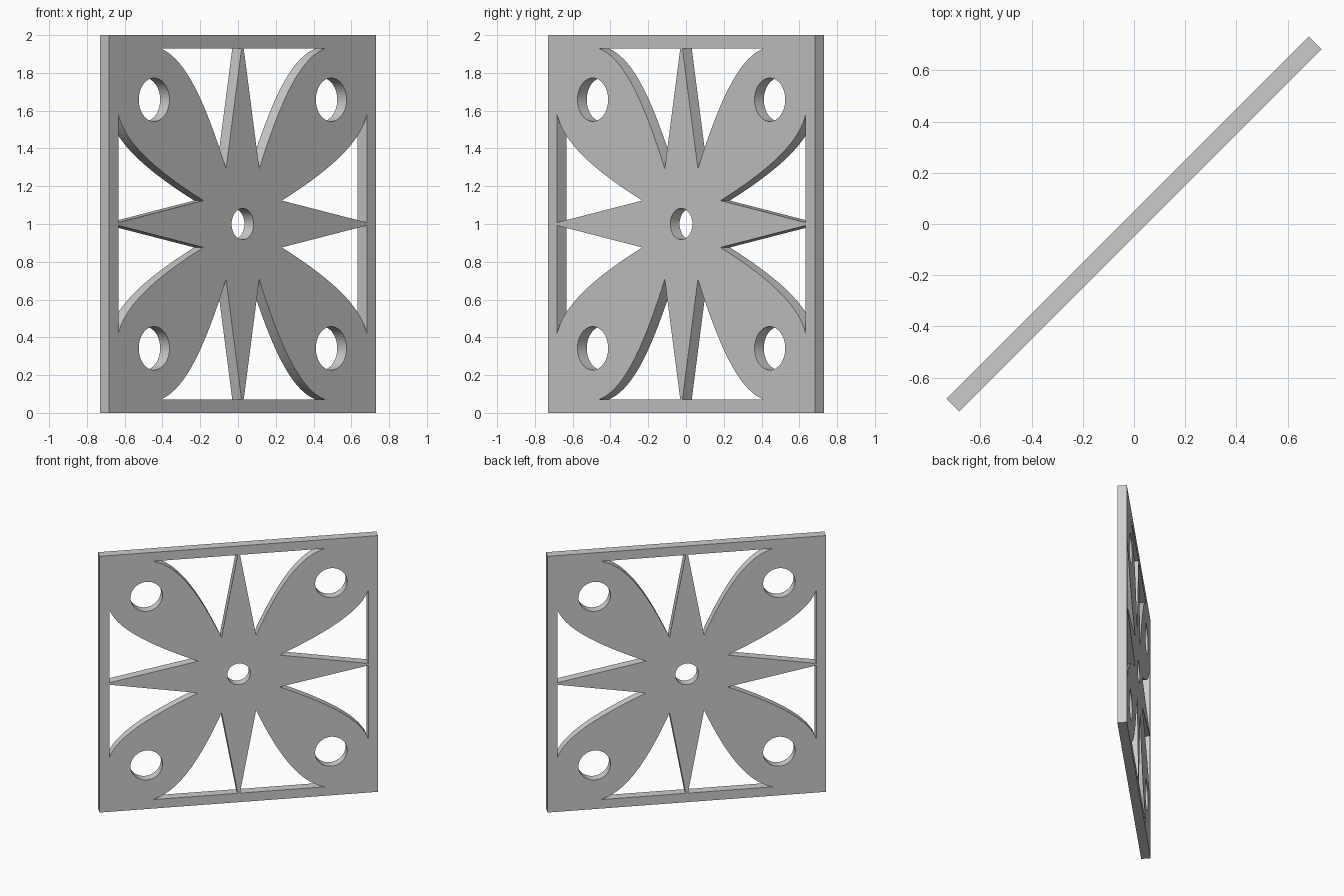
import bpy, math
from mathutils import Vector
from mathutils.geometry import interpolate_bezier

if "Cube" in bpy.data.objects:
    bpy.data.objects.remove(bpy.data.objects["Cube"])

HALF, THICK, INNER = 1.0, 0.07, 0.93

curve = bpy.data.curves.new("lattice_panel", 'CURVE')
curve.dimensions = '2D'
curve.fill_mode = 'BOTH'
curve.extrude = THICK / 2


def loop(points):
    s = curve.splines.new('POLY')
    s.points.add(len(points) - 1)
    for p, (x, y) in zip(s.points, points):
        p.co = (x, y, 0, 1)
    s.use_cyclic_u = True


def hole(cx, cy, r, n=48):
    loop([(cx + r * math.cos(2 * math.pi * i / n),
           cy + r * math.sin(2 * math.pi * i / n)) for i in range(n)])


def opening(corner):
    # gap between a straight star spike and a curved petal
    petal = interpolate_bezier(Vector((0.124, 0.293)), Vector((0.27, 0.62)),
                               Vector((0.42, 0.88)), Vector((corner, INNER)), 20)
    return [(0.008, INNER)] + [(p.x, p.y) for p in petal]


# square outer frame
loop([(-HALF, -HALF), (HALF, -HALF), (HALF, HALF), (-HALF, HALF)])

# eight mirrored openings and four corner holes
for sx in (-1, 1):
    for sy in (-1, 1):
        loop([(sx * a, sy * b) for a, b in opening(0.62)])
        loop([(sx * b, sy * a) for a, b in opening(0.58)])
        hole(sx * 0.663, sy * 0.658, 0.115)

# centre hole
hole(0, 0, 0.083)

# stand the panel upright, turned 45 degrees
panel = bpy.data.objects.new("lattice_panel", curve)
bpy.context.collection.objects.link(panel)
panel.rotation_euler = (math.pi / 2, 0, math.pi / 4)
panel.location.z = HALF
bpy.context.view_layer.objects.active = panel
panel.select_set(True)
bpy.ops.object.convert(target='MESH')
bpy.ops.object.mode_set(mode='EDIT')
bpy.ops.mesh.select_all(action='SELECT')
bpy.ops.mesh.remove_doubles(threshold=0.0005)
bpy.ops.mesh.normals_make_consistent(inside=False)
bpy.ops.object.mode_set(mode='OBJECT')
bpy.ops.object.shade_flat()
